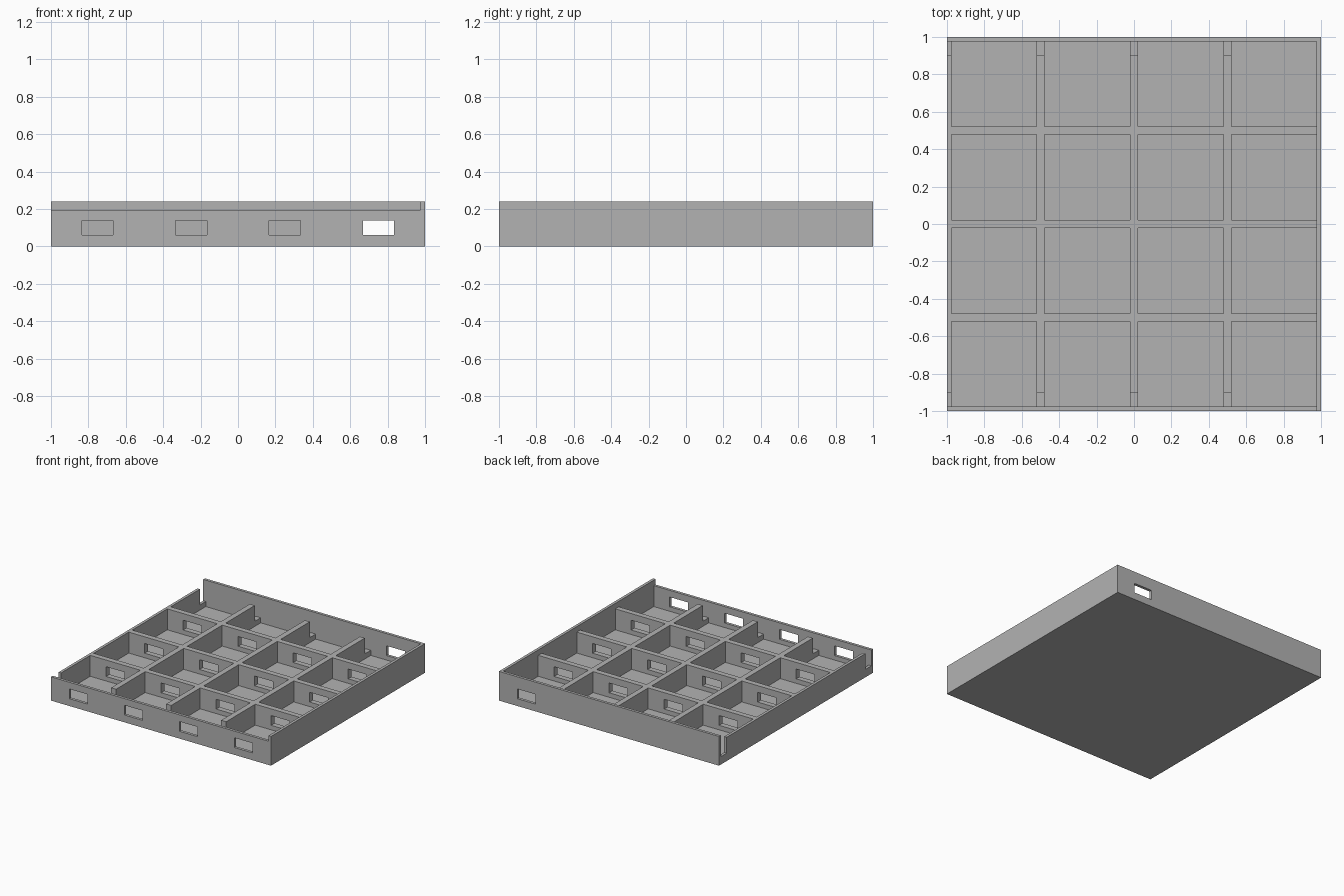
import bpy
import bmesh

if "Cube" in bpy.data.objects:
    bpy.data.objects.remove(bpy.data.objects["Cube"], do_unlink=True)

WALL = 0.023            # outer wall and floor thickness
HALF_DIV = 0.0225       # half thickness of a divider
INNER = 1 - WALL        # inside face of the outer walls
LOW, HIGH = 0.195, 0.24 # top of dividers, top of back and right walls
SLOT_Y, SLOT_Z = 0.9, 0.065
COLUMNS = (-0.75, -0.25, 0.25, 0.75)
DIVIDERS = (-0.5, 0, 0.5)

grey = bpy.data.materials.new("plain grey")
grey.use_nodes = True
colour = (0.45, 0.45, 0.45, 1)
grey.diffuse_color = colour
grey.node_tree.nodes["Principled BSDF"].inputs["Base Color"].default_value = colour


def finish(name, bm):
    """Turn a bmesh into a flat shaded grey object."""
    bmesh.ops.recalc_face_normals(bm, faces=bm.faces[:])
    mesh = bpy.data.meshes.new(name)
    bm.to_mesh(mesh)
    bm.free()
    mesh.materials.append(grey)
    obj = bpy.data.objects.new(name, mesh)
    bpy.context.collection.objects.link(obj)
    return obj


def boxes(name, bounds):
    """One object made of boxes, each given as x, y and z ranges."""
    bm = bmesh.new()
    for ranges in bounds:
        verts = bmesh.ops.create_cube(bm, size=1)["verts"]
        for v in verts:
            for axis, (lo, hi) in enumerate(ranges):
                v.co[axis] = lo if v.co[axis] < 0 else hi
    return finish(name, bm)


def slotted_wall(name, x0, x1):
    """Wall running front to back, notched at both ends."""
    half = [(INNER, WALL), (INNER, SLOT_Z), (SLOT_Y, SLOT_Z), (SLOT_Y, LOW)]
    outline = half + [(-y, z) for y, z in reversed(half)]
    bm = bmesh.new()
    face = bm.faces.new([bm.verts.new((x0, y, z)) for y, z in outline])
    new = bmesh.ops.extrude_face_region(bm, geom=[face])["geom"]
    for v in new:
        if isinstance(v, bmesh.types.BMVert):
            v.co.x = x1
    return finish(name, bm)


def pierced_wall(name, x_range, y_range, top, columns):
    """Wall running side to side, with a window cut in each given column."""
    wall = boxes(name, [(x_range, y_range, (WALL, top))])
    cutter = boxes("window_cutter", [
        ((x - 0.083, x + 0.083), (y_range[0] - 0.1, y_range[1] + 0.1), (0.06, 0.14))
        for x in columns])
    cutter.hide_render = True
    mod = wall.modifiers.new("windows", "BOOLEAN")
    mod.operation = "DIFFERENCE"
    mod.solver = "EXACT"
    mod.object = cutter
    bpy.context.view_layer.objects.active = wall
    bpy.ops.object.modifier_apply(modifier=mod.name)
    bpy.data.objects.remove(cutter, do_unlink=True)


# Floor and the tall plain side wall
boxes("floor", [((-1, 1), (-1, 1), (0, WALL))])
boxes("left_wall", [((INNER, 1), (-1, 1), (WALL, HIGH))])

# Front wall, tall back wall and cross dividers
pierced_wall("front_wall", (-1, INNER), (-1, -INNER), LOW, COLUMNS)
pierced_wall("back_wall", (-1, INNER), (INNER, 1), HIGH, COLUMNS[-1:])
for i, y in enumerate(DIVIDERS):
    pierced_wall(f"cross_divider_{i + 1}", (-INNER, INNER),
                 (y - HALF_DIV, y + HALF_DIV), LOW, COLUMNS)

# Low slotted side wall and long dividers
slotted_wall("right_wall", -1, -INNER)
for i, x in enumerate(DIVIDERS):
    slotted_wall(f"long_divider_{i + 1}", x - HALF_DIV, x + HALF_DIV)
